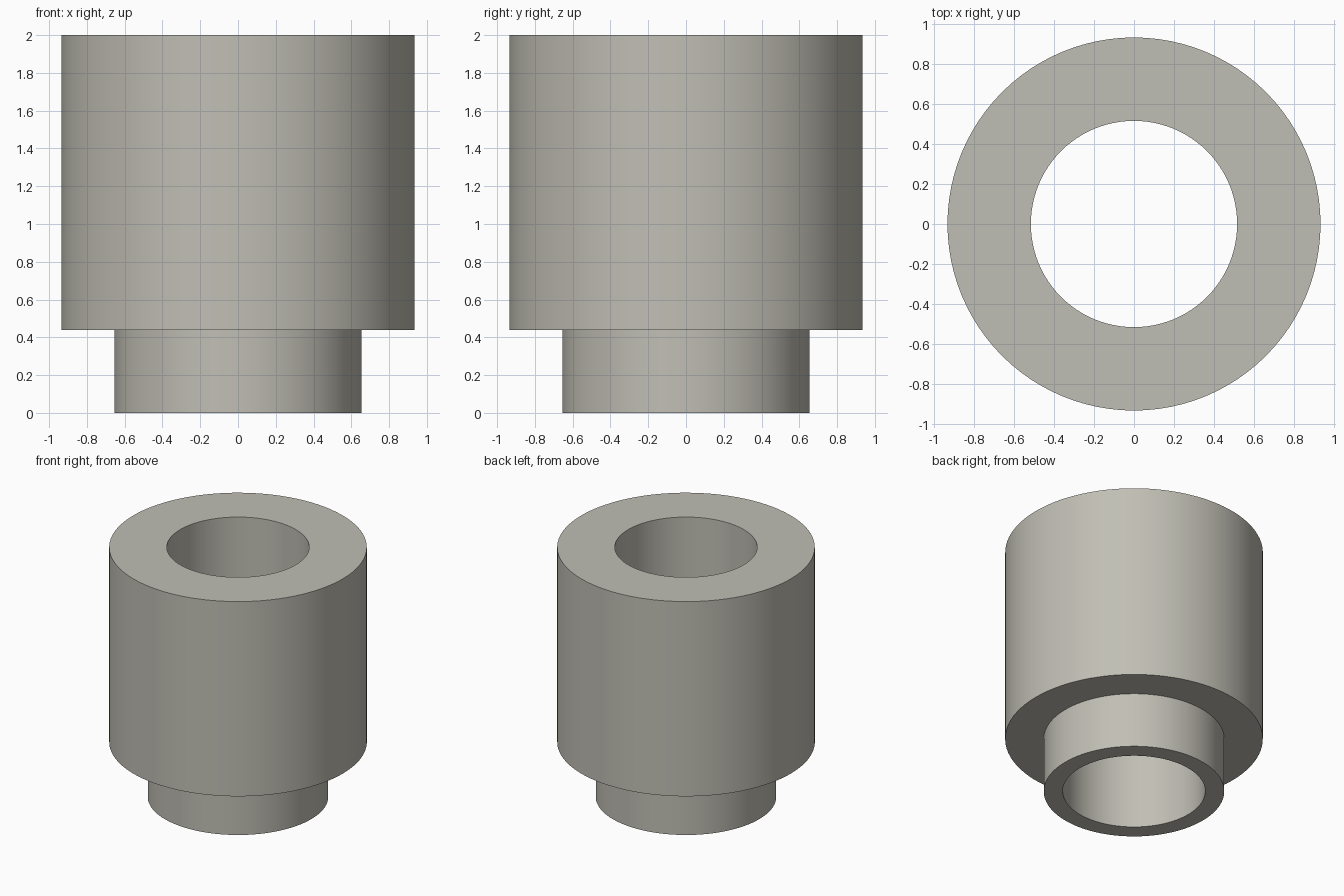
import bpy
import bmesh
from math import tau, radians
from mathutils import Matrix

cube = bpy.data.objects.get("Cube")
if cube:
    bpy.data.objects.remove(cube, do_unlink=True)

SEGMENTS = 96
BODY_R, NECK_R, BORE_R = 0.935, 0.655, 0.517
STEP_Z, TOP_Z = 0.44, 2.0

# Warm grey material
grey = bpy.data.materials.new("warm_grey")
grey.use_nodes = True
colour = (0.53, 0.52, 0.46, 1.0)
grey.diffuse_color = colour
grey.node_tree.nodes["Principled BSDF"].inputs["Base Color"].default_value = colour

# Closed half section of the stepped bushing: bore, neck, shoulder, body
profile = [
    (BORE_R, 0), (NECK_R, 0), (NECK_R, STEP_Z),
    (BODY_R, STEP_Z), (BODY_R, TOP_Z), (BORE_R, TOP_Z),
]


def lathe(name, section, material):
    """Turn a closed section around the z axis into a solid ring."""
    bm = bmesh.new()
    rings = []
    for i in range(SEGMENTS):
        turn = Matrix.Rotation(tau * i / SEGMENTS, 3, "Z")
        ring = []
        for r, z in section:
            vert = bm.verts.new((r, 0, z))
            vert.co.rotate(turn)
            ring.append(vert)
        rings.append(ring)
    for i, ring in enumerate(rings):
        after = rings[(i + 1) % SEGMENTS]
        for j in range(len(section)):
            k = (j + 1) % len(section)
            bm.faces.new((ring[j], after[j], after[k], ring[k]))
    bmesh.ops.recalc_face_normals(bm, faces=bm.faces)
    mesh = bpy.data.meshes.new(name)
    bm.to_mesh(mesh)
    bm.free()
    mesh.materials.append(material)
    obj = bpy.data.objects.new(name, mesh)
    bpy.context.collection.objects.link(obj)
    return obj


bushing = lathe("stepped_bushing", profile, grey)

# Smooth round walls, sharp rims
bpy.ops.object.select_all(action="DESELECT")
bushing.select_set(True)
bpy.context.view_layer.objects.active = bushing
bpy.ops.object.shade_smooth_by_angle(angle=radians(30))
